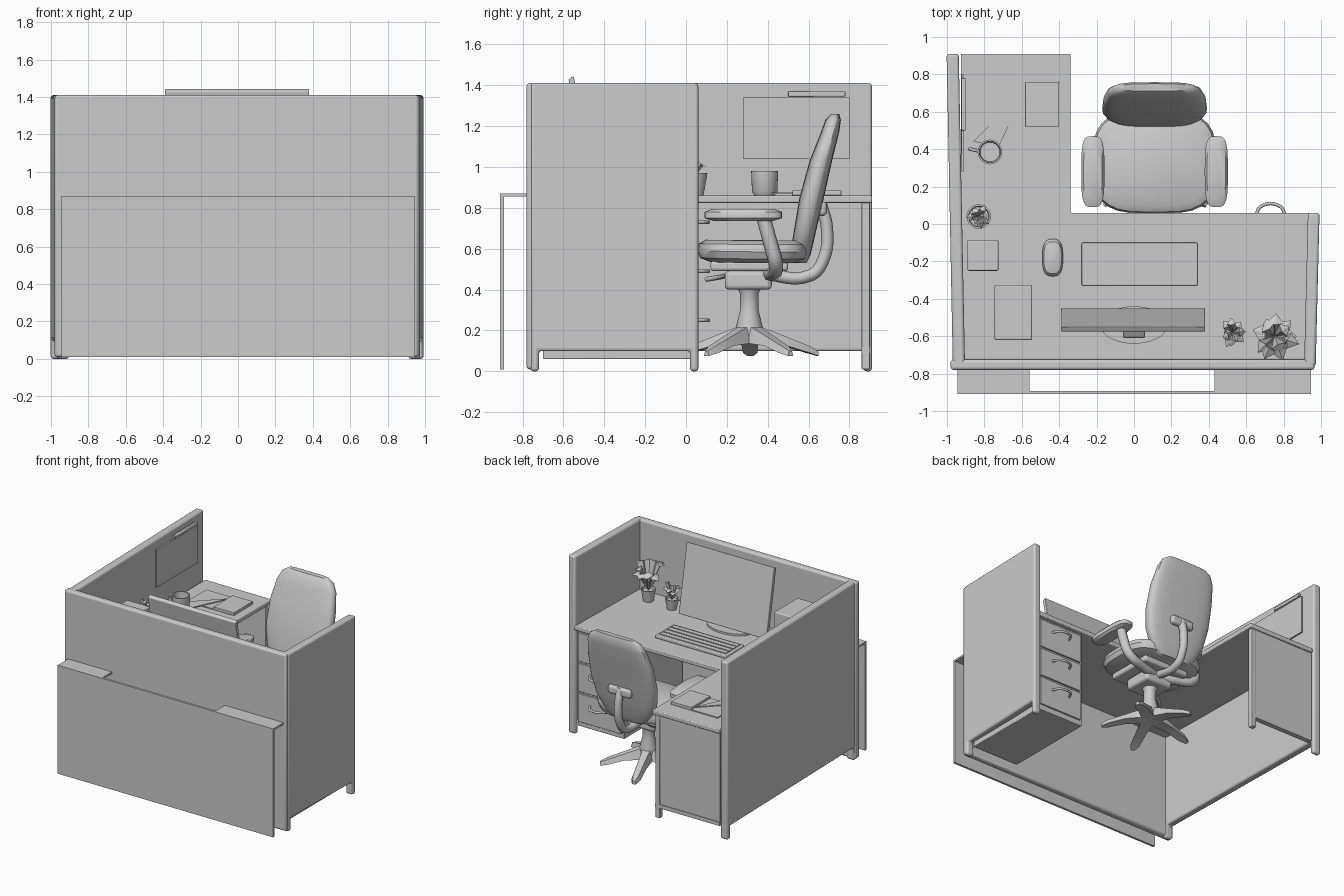
import bpy, bmesh, math, random
from mathutils import Vector, Matrix

if "Cube" in bpy.data.objects:
    bpy.data.objects.remove(bpy.data.objects["Cube"])
random.seed(4)

grey = bpy.data.materials.new("plain grey")
grey.use_nodes = True
grey.diffuse_color = (0.6, 0.6, 0.6, 1)
grey.node_tree.nodes["Principled BSDF"].inputs["Base Color"].default_value = (0.6, 0.6, 0.6, 1)


def finish(bm, name, bevel=0, segments=3, smooth=True):
    bmesh.ops.recalc_face_normals(bm, faces=bm.faces)
    me = bpy.data.meshes.new(name)
    bm.to_mesh(me)
    bm.free()
    ob = bpy.data.objects.new(name, me)
    bpy.context.collection.objects.link(ob)
    me.materials.append(grey)
    if bevel:
        mod = ob.modifiers.new("rounding", "BEVEL")
        mod.width, mod.segments, mod.limit_method = bevel, segments, "ANGLE"
    if smooth:
        bpy.ops.object.select_all(action="DESELECT")
        ob.select_set(True)
        bpy.context.view_layer.objects.active = ob
        bpy.ops.object.shade_smooth_by_angle(angle=math.radians(40))
    return ob


def box(name, x, y, z, bevel=0, segments=3):
    bm = bmesh.new()
    bmesh.ops.create_cube(bm, size=1)
    for v in bm.verts:
        v.co = [a[0] if c < 0 else a[1] for a, c in zip((x, y, z), v.co)]
    return finish(bm, name, bevel, segments)


def slab(name, outline, axis, lo, hi, bevel=0):
    """Extrude a 2D outline along an axis (0 = x, 2 = z)."""
    bm = bmesh.new()
    place = (lambda p, h: (h, *p)) if axis == 0 else (lambda p, h: (*p, h))
    face = bm.faces.new([bm.verts.new(place(p, lo)) for p in outline])
    new = bmesh.ops.extrude_face_region(bm, geom=[face])["geom"]
    shift = Vector(place((0, 0), hi - lo))
    bmesh.ops.translate(bm, vec=shift, verts=[g for g in new if isinstance(g, bmesh.types.BMVert)])
    return finish(bm, name, bevel)


def loft(name, rings, close=True):
    bm = bmesh.new()
    loops = [[bm.verts.new(p) for p in ring] for ring in rings]
    n = len(loops[0])
    for a, b in zip(loops, loops[1:]):
        for i in range(n):
            bm.faces.new((a[i], a[(i + 1) % n], b[(i + 1) % n], b[i]))
    bm.faces.new(loops[0])
    if close:
        bm.faces.new(loops[-1])
    return finish(bm, name)


def oval(cx, cy, rx, ry, power=1.0, n=28):
    pts = []
    for i in range(n):
        c, s = math.cos(math.tau * i / n), math.sin(math.tau * i / n)
        pts.append((cx + rx * math.copysign(abs(c) ** power, c),
                    cy + ry * math.copysign(abs(s) ** power, s)))
    return pts


def lathe(name, cx, cy, profile):
    return loft(name, [[(*p, z) for p in oval(cx, cy, r, r)] for r, z in profile])


def tube(name, points, radius, closed=False):
    cu = bpy.data.curves.new(name, "CURVE")
    cu.dimensions, cu.bevel_depth, cu.bevel_resolution = "3D", radius, 2
    cu.use_fill_caps = True
    sp = cu.splines.new("BEZIER")
    sp.bezier_points.add(len(points) - 1)
    for bp, p in zip(sp.bezier_points, points):
        bp.co = p
        bp.handle_left_type = bp.handle_right_type = "AUTO"
    sp.use_cyclic_u = closed
    sp.resolution_u = 6
    cu.materials.append(grey)
    ob = bpy.data.objects.new(name, cu)
    bpy.context.collection.objects.link(ob)


# Partitions: panel raised on feet at both ends
def side_partition(name, x, y, lean):
    foot = 0.04
    outline = [(y[0], 0), (y[0] + foot, 0), (y[0] + foot, 0.1), (y[1] - foot, 0.1),
               (y[1] - foot, 0), (y[1], 0), (y[1], 1.41), (y[0], 1.41)]
    ob = slab(name, outline, 0, *x, bevel=0.015)
    for v in ob.data.vertices:
        v.co.x += lean * (0.06 - v.co.y)


side_partition("left_side_partition", (-0.985, -0.92), (-0.76, 0.91), 0.02)
side_partition("right_side_partition", (0.93, 0.992), (-0.76, 0.06), -0.025)
box("front_partition", (-0.98, 0.965), (-0.78, -0.725), (0.01, 1.41), 0.015)

# Outer counter: thin face panel and ledge with an opening
box("counter_panel", (-0.945, 0.945), (-0.91, -0.892), (0.01, 0.87))
box("counter_ledge_a", (-0.945, -0.56), (-0.892, -0.78), (0.855, 0.87))
box("counter_ledge_b", (0.43, 0.945), (-0.892, -0.78), (0.855, 0.87))

# L-shaped desk top with its end panel
slab("desk_top", [(-0.925, -0.725), (0.94, -0.725), (0.94, 0.06), (-0.34, 0.06),
                  (-0.34, 0.91), (-0.925, 0.91)], 2, 0.825, 0.86, 0.006)
box("desk_end_panel", (-0.925, -0.36), (0.865, 0.895), (0.09, 0.825))
box("desk_end_leg", (-0.4, -0.36), (0.86, 0.9), (0.01, 0.825), 0.005)
box("desk_end_rail", (-0.925, -0.36), (0.86, 0.9), (0.09, 0.12))

# Drawer pedestal
box("drawer_pedestal", (0.52, 0.93), (-0.7, 0.03), (0.06, 0.825), 0.005)
for i in range(3):
    z = 0.1 + i * 0.24
    box(f"drawer_front_{i}", (0.54, 0.92), (0.03, 0.045), (z, z + 0.225), 0.004)
    tube(f"drawer_handle_{i}", [(0.65, 0.045, z + 0.15), (0.68, 0.095, z + 0.15),
                                (0.78, 0.095, z + 0.15), (0.81, 0.045, z + 0.15)], 0.009)

# Monitor, tilted
slab("monitor_screen", [(-0.45, 0.91), (-0.48, 0.905), (-0.575, 1.43), (-0.55, 1.445)],
     0, -0.39, 0.38, 0.005)
slab("monitor_neck", [(-0.54, 0.87), (-0.6, 0.87), (-0.61, 1.1), (-0.53, 1.15)], 0, -0.06, 0.06, 0.01)
slab("monitor_foot", oval(0, -0.54, 0.18, 0.1), 2, 0.86, 0.875)

# Desk objects
box("keyboard", (-0.28, 0.34), (-0.33, -0.1), (0.86, 0.885), 0.006)
for row in range(4):
    y = -0.31 + row * 0.048
    box(f"key_row_{row}", (-0.26, 0.32), (y, y + 0.038), (0.885, 0.891))
loft("mouse", [[(*p, z) for p in oval(-0.435, -0.18, 0.055 * s, 0.1 * s, 0.7)]
               for s, z in ((0.95, 0.86), (1, 0.875), (0.85, 0.895), (0.4, 0.905))])
box("computer_tower", (-0.745, -0.545), (-0.62, -0.325), (0.86, 1.22), 0.008)
box("desk_phone", (-0.89, -0.725), (-0.25, -0.085), (0.86, 0.95), 0.008)
box("notebook", (-0.58, -0.4), (0.52, 0.76), (0.86, 0.885), 0.004)
box("paper_sheet", (-0.81, -0.58), (0.52, 0.76), (0.86, 0.868))
slab("loose_sheet", [(-0.86, 0.44), (-0.72, 0.42), (-0.58, 0.72)], 2, 0.868, 0.875)
lathe("cup", -0.77, 0.385, [(0.05, 0.86), (0.062, 0.88), (0.066, 0.98), (0.057, 0.98), (0.052, 0.885)])
tube("cup_handle", [(-0.83, 0.39, 0.955), (-0.875, 0.4, 0.94), (-0.87, 0.4, 0.9), (-0.83, 0.39, 0.89)], 0.009)


# Potted plants with folded leaves
def plant(name, x, y, pot, leaves, reach, height):
    lathe(name + "_pot", x, y, [(pot * 0.7, 0.86), (pot, 0.86 + pot * 1.7),
                                (pot * 0.85, 0.86 + pot * 1.7), (pot * 0.8, 0.86 + pot * 1.4)])
    bm = bmesh.new()
    for i in range(leaves):
        turn = Matrix.Rotation(i * 2.4 + random.uniform(-0.3, 0.3), 3, "Z")
        r, h = reach * random.uniform(0.6, 1), height * random.uniform(0.5, 1)
        w = reach * 0.28
        shape = [(0, 0, 0), (r * 0.6, w, h * 0.9), (r, 0, h * 0.85), (r * 0.6, -w, h * 0.9), (r * 0.5, 0, h)]
        v = [bm.verts.new(turn @ Vector(p) + Vector((x, y, 0.86 + pot * 1.4))) for p in shape]
        for a, b in ((0, 1), (1, 2), (2, 3), (3, 0)):
            bm.faces.new((v[a], v[b], v[4]))
    finish(bm, name + "_leaves", smooth=False)


plant("large_plant", 0.75, -0.6, 0.055, 14, 0.15, 0.24)
plant("small_plant", 0.53, -0.58, 0.05, 9, 0.09, 0.16)
plant("side_plant", -0.83, 0.04, 0.065, 8, 0.07, 0.12)

# Pin board on the left partition
box("pin_board", (-0.922, -0.91), (0.28, 0.8), (1.04, 1.34))
box("pin_board_clip", (-0.922, -0.9), (0.5, 0.78), (1.345, 1.37), 0.005)

# Chair seat and backrest
cx = 0.11
loft("chair_seat", [[(x, y, z + 0.02 * max(0, (0.3 - y))) for x, y in oval(cx, 0.33, 0.33 * s, 0.275 * s, 0.6)]
                    for s, z in ((0.75, 0.53), (0.95, 0.55), (1, 0.585), (0.97, 0.62), (0.85, 0.64))])
back = [(0.53, 0.56, 0.13, 0.03), (0.57, 0.56, 0.19, 0.05), (0.7, 0.585, 0.255, 0.055),
        (0.85, 0.615, 0.28, 0.06), (1.03, 0.66, 0.275, 0.055), (1.17, 0.705, 0.25, 0.045),
        (1.23, 0.72, 0.22, 0.038), (1.26, 0.73, 0.17, 0.02)]
loft("chair_backrest", [[(*p, z) for p in oval(cx, y, w, t, 0.6)] for z, y, w, t in back])

# Armrests and their struts
for side, s in (("left", 1), ("right", -1)):
    x = cx + s * 0.33
    loft(side + "_armrest", [[(*p, z) for p in oval(x, 0.28, 0.062 * k, 0.19 * k, 0.55)]
                             for k, z in ((0.75, 0.735), (1, 0.75), (1, 0.78), (0.8, 0.795))])
    tube(side + "_arm_strut", [(x, 0.38, 0.75), (x, 0.41, 0.64), (x - s * 0.03, 0.44, 0.52),
                               (cx + s * 0.15, 0.42, 0.48), (cx, 0.38, 0.48)], 0.035)

# Back support, mechanism and column
tube("back_support", [(cx, 0.66, 0.82), (cx, 0.69, 0.7), (cx, 0.67, 0.54), (cx, 0.61, 0.47), (cx, 0.36, 0.48)], 0.03)
box("back_support_plate", (cx - 0.1, cx + 0.1), (0.64, 0.69), (0.76, 0.83), 0.02)
box("seat_mechanism", (cx - 0.12, cx + 0.12), (0.19, 0.42), (0.4, 0.49), 0.02)
box("seat_plate", (cx - 0.2, cx + 0.2), (0.12, 0.5), (0.49, 0.54), 0.015)
tube("seat_lever", [(cx - 0.05, 0.2, 0.47), (cx - 0.2, 0.16, 0.46), (cx - 0.27, 0.1, 0.45)], 0.012)
lathe("chair_column", cx, 0.31, [(0.07, 0.14), (0.065, 0.22), (0.045, 0.3), (0.045, 0.38), (0.06, 0.41)])

# Five-pointed base
for i in range(5):
    a = math.tau * i / 5 + math.pi / 2 + 0.3
    d, n = Vector((math.cos(a), math.sin(a), 0)), Vector((-math.sin(a), math.cos(a), 0))
    rings = []
    for r, w, lo, hi in ((0.02, 0.05, 0.14, 0.23), (0.18, 0.04, 0.125, 0.17),
                         (0.3, 0.035, 0.09, 0.125), (0.35, 0.015, 0.075, 0.1)):
        c = Vector((cx, 0.31, 0)) + d * r
        rings.append([c + n * u + Vector((0, 0, z)) for u, z in ((-w, lo), (w, lo), (w * 0.6, hi), (-w * 0.6, hi))])
    loft(f"chair_base_leg_{i}", rings)
